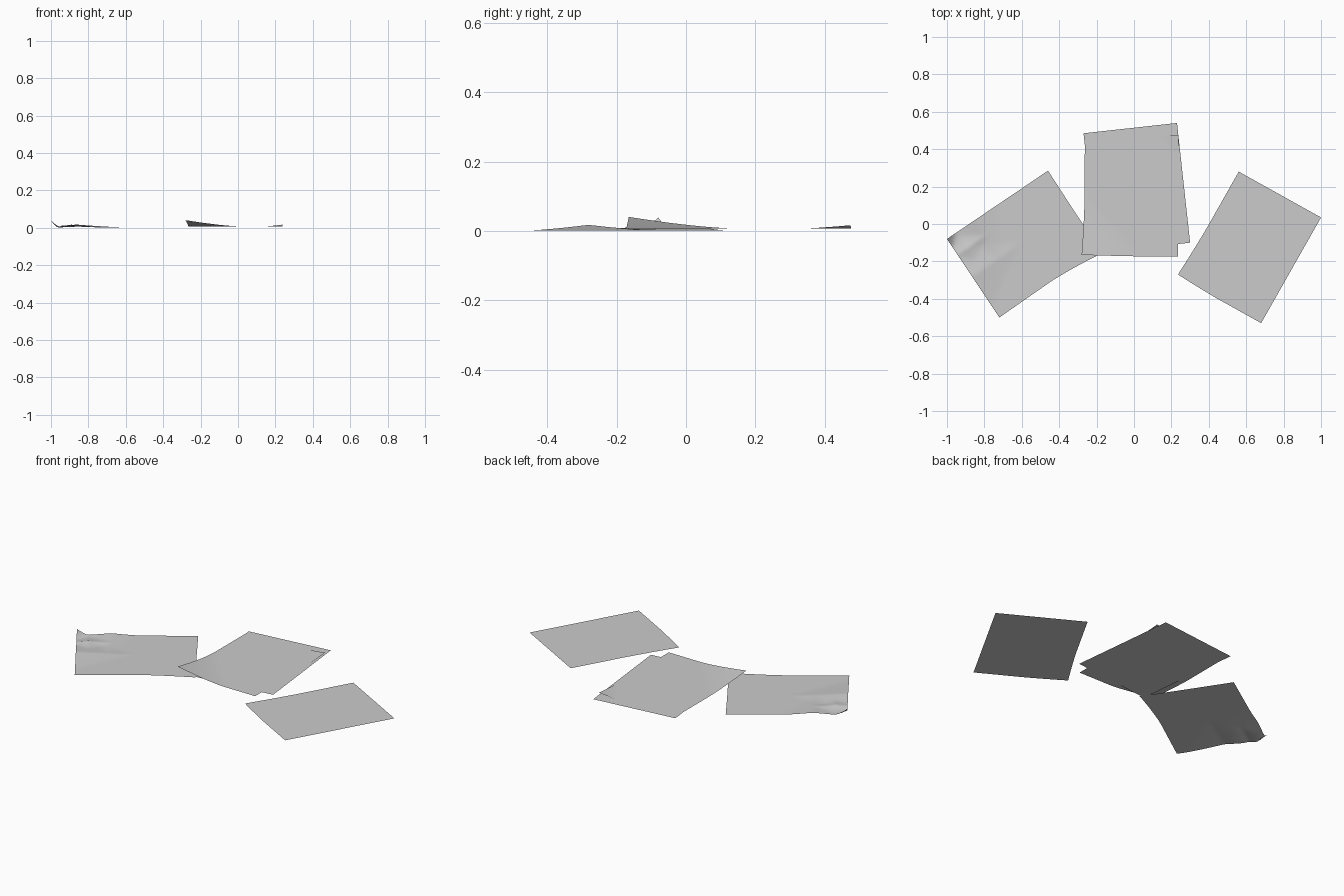
import bpy
import bmesh
from mathutils import Vector

cube = bpy.data.objects.get("Cube")
if cube:
    bpy.data.objects.remove(cube, do_unlink=True)

paper = bpy.data.materials.new("paper_grey")
paper.use_nodes = True
GREY = (0.6, 0.6, 0.6, 1.0)
paper.diffuse_color = GREY
paper.node_tree.nodes["Principled BSDF"].inputs["Base Color"].default_value = GREY


def sheet(name, corners, height, bends=(), nu=40, nv=40):
    """Thin sheet spanned by four corners; each bend is
    (u, v, reach_u, reach_v, power, offset)."""
    c00, c10, c11, c01 = [Vector((x, y, height)) for x, y in corners]
    bm = bmesh.new()
    rows = []
    for j in range(nv + 1):
        v = j / nv
        row = []
        for i in range(nu + 1):
            u = i / nu
            p = c00.lerp(c10, u).lerp(c01.lerp(c11, u), v)
            for bu, bv, ru, rv, power, offset in bends:
                t = max(0.0, 1 - abs(u - bu) / ru - abs(v - bv) / rv)
                p = p + Vector(offset) * t ** power
            row.append(bm.verts.new(p))
        rows.append(row)
    for a, b in zip(rows, rows[1:]):
        for i in range(nu):
            bm.faces.new((a[i], a[i + 1], b[i + 1], b[i]))
    # Printed side faces up
    bm.normal_update()
    if sum(f.normal.z for f in bm.faces) < 0:
        bmesh.ops.reverse_faces(bm, faces=bm.faces[:])
    for f in bm.faces:
        f.smooth = True
    mesh = bpy.data.meshes.new(name)
    bm.to_mesh(mesh)
    bm.free()
    mesh.materials.append(paper)
    obj = bpy.data.objects.new(name, mesh)
    bpy.context.collection.objects.link(obj)
    return obj


# Sheet on the left side, flat with one slightly pulled corner
sheet("left_sheet",
      [(0.24, -0.285), (0.68, -0.53), (1.0, 0.035), (0.56, 0.28)], 0.0,
      [(0, 0, 0.5, 0.5, 1.5, (-0.005, 0.015, 0))])

# Crumpled sheet on the right side with a curled outer corner
sheet("right_crumpled_sheet",
      [(-1.0, -0.08), (-0.46, 0.285), (-0.19, -0.13), (-0.72, -0.5)], 0.002,
      [(0, 0, 0.09, 0.12, 1.2, (0, 0, 0.037)),
       (0, 0.48, 0.5, 0.4, 1.3, (0, 0, 0.016)),
       (0.28, 0, 0.25, 0.5, 1.3, (0, 0, 0.013)),
       (0.1, 0.2, 0.2, 0.16, 1.3, (0, 0, 0.014)),
       (1, 1, 0.5, 0.5, 1.5, (0.02, -0.025, 0))])

# Middle pair: turned lower sheet and straight upper sheet
sheet("middle_lower_sheet",
      [(-0.2, -0.155), (0.3, -0.10), (0.23, 0.54), (-0.27, 0.485)], 0.004)
sheet("middle_upper_sheet",
      [(-0.265, -0.17), (0.235, -0.175), (0.237, 0.475), (-0.263, 0.478)], 0.007,
      [(0, 0, 0.58, 0.5, 1.5, (-0.015, 0.005, 0.034)),
       (1, 1, 0.2, 0.22, 1.3, (0, 0, 0.01))])
